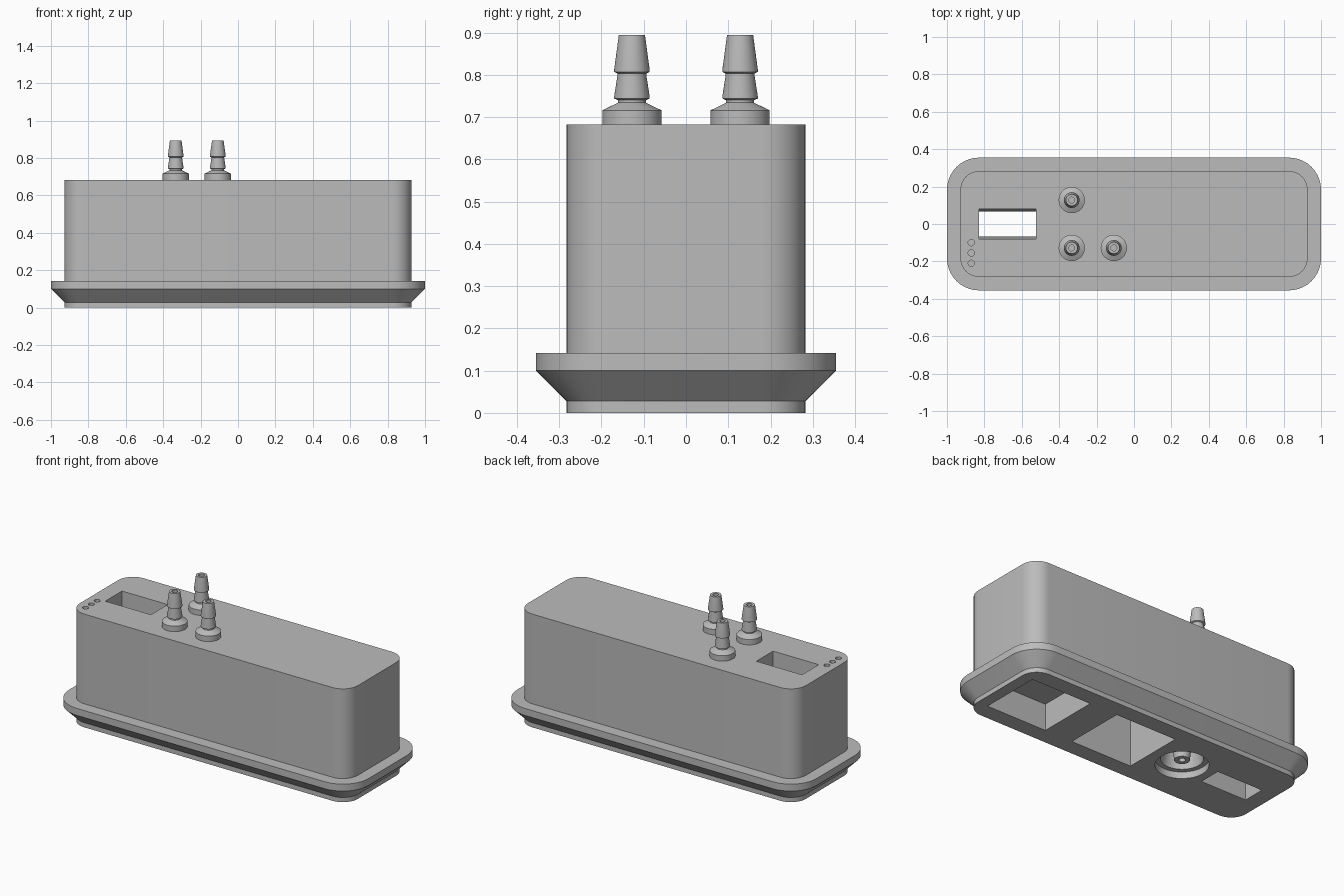
import bpy, bmesh, math
from mathutils import Vector

cube = bpy.data.objects.get("Cube")
if cube:
    bpy.data.objects.remove(cube, do_unlink=True)

grey = bpy.data.materials.new("plain grey")
grey.use_nodes = True
COLOUR = (0.5, 0.5, 0.5, 1)
grey.diffuse_color = COLOUR
grey.node_tree.nodes["Principled BSDF"].inputs["Base Color"].default_value = COLOUR


def loft(name, rings, close=False):
    """Skin a stack of equal-length point rings; cap the ends or join them."""
    bm = bmesh.new()
    loops = [[bm.verts.new(p) for p in ring] for ring in rings]
    pairs = list(zip(loops, loops[1:]))
    if close:
        pairs.append((loops[-1], loops[0]))
    else:
        bm.faces.new(loops[0])
        bm.faces.new(loops[-1])
    for a, b in pairs:
        for i in range(len(a)):
            j = (i + 1) % len(a)
            bm.faces.new((a[i], a[j], b[j], b[i]))
    bmesh.ops.recalc_face_normals(bm, faces=bm.faces)
    mesh = bpy.data.meshes.new(name)
    bm.to_mesh(mesh)
    bm.free()
    mesh.materials.append(grey)
    obj = bpy.data.objects.new(name, mesh)
    bpy.context.collection.objects.link(obj)
    return obj


def rounded(hx, hy, r, z, cx=0, cy=0, steps=10):
    """Rounded rectangle ring at height z."""
    ring = []
    for q, (sx, sy) in enumerate(((1, 1), (-1, 1), (-1, -1), (1, -1))):
        for k in range(steps + 1):
            a = math.pi / 2 * (q + k / steps)
            ring.append((cx + sx * (hx - r) + r * math.cos(a),
                         cy + sy * (hy - r) + r * math.sin(a), z))
    return ring


def lathe(name, profile, x, y, close=False, n=40):
    """Spin (radius, z) pairs about a vertical axis."""
    turns = [2 * math.pi * k / n for k in range(n)]
    return loft(name, [[(x + r * math.cos(a), y + r * math.sin(a), z) for a in turns]
                       for r, z in profile], close)


def box(name, x0, x1, hy, z0, z1, hy_top=None):
    """Rectangular prism, optionally tapered in y."""
    return loft(name, [[(x0, -h, z), (x1, -h, z), (x1, h, z), (x0, h, z)]
                       for h, z in ((hy, z0), (hy_top or hy, z1))])


def smooth(obj):
    bpy.ops.object.select_all(action='DESELECT')
    obj.select_set(True)
    bpy.context.view_layer.objects.active = obj
    bpy.ops.object.shade_smooth_by_angle(angle=math.radians(25))


# Housing with its bevelled flange
HX, HY, TOP, LIP = 0.928, 0.283, 0.683, 0.072
steps = ((0, 0), (0, 0.028), (LIP, 0.1), (LIP, 0.142), (0, 0.142), (0, TOP))
housing = loft("housing", [rounded(HX + o, HY + o, 0.1 + o, z) for o, z in steps])

# Cutters: window, two underside pockets, socket, pin holes
NX = -0.333
cutters = [
    box("window_cutter", -0.83, -0.525, 0.067, -0.02, TOP + 0.01, 0.08),
    box("shallow_pocket_cutter", 0.46, 0.86, 0.185, -0.02, 0.16),
    box("deep_pocket_cutter", -0.13, 0.275, 0.185, -0.02, 0.55),
    lathe("socket_cutter", [(0.144, -0.02), (0.144, 0.04), (0.115, 0.04), (0.085, 0.2)], NX, 0),
]
for y in (-0.1, -0.155, -0.21):
    cutters.append(lathe("pin_hole_cutter", [(0.017, TOP - 0.05), (0.017, TOP + 0.01)], -0.87, y, n=20))

for c in cutters:
    mod = housing.modifiers.new("cut", 'BOOLEAN')
    mod.operation = 'DIFFERENCE'
    mod.solver = 'EXACT'
    mod.object = c
bpy.context.view_layer.update()
cut_mesh = bpy.data.meshes.new_from_object(
    housing.evaluated_get(bpy.context.evaluated_depsgraph_get()))
housing.modifiers.clear()
housing.data = cut_mesh
for c in cutters:
    bpy.data.objects.remove(c, do_unlink=True)
smooth(housing)

# Hollow nozzle inside the underside socket
smooth(lathe("socket_nozzle", [(0.06, 0.21), (0.042, 0.03), (0.018, 0.03), (0.018, 0.21)],
             NX, 0, close=True))

# Hose barbs on the top
barb = [(0.07, 0), (0.07, 0.034), (0.033, 0.052), (0.033, 0.058), (0.042, 0.062),
        (0.042, 0.067), (0.034, 0.118), (0.034, 0.121), (0.042, 0.125),
        (0.042, 0.13), (0.031, 0.212), (0.016, 0.212), (0.016, 0.01)]
for name, x, y in (("rear_barb", NX, 0.128), ("front_barb", NX, -0.128),
                   ("inner_barb", -0.108, -0.128)):
    smooth(lathe(name, [(r, z + TOP - 0.001) for r, z in barb], x, y))
